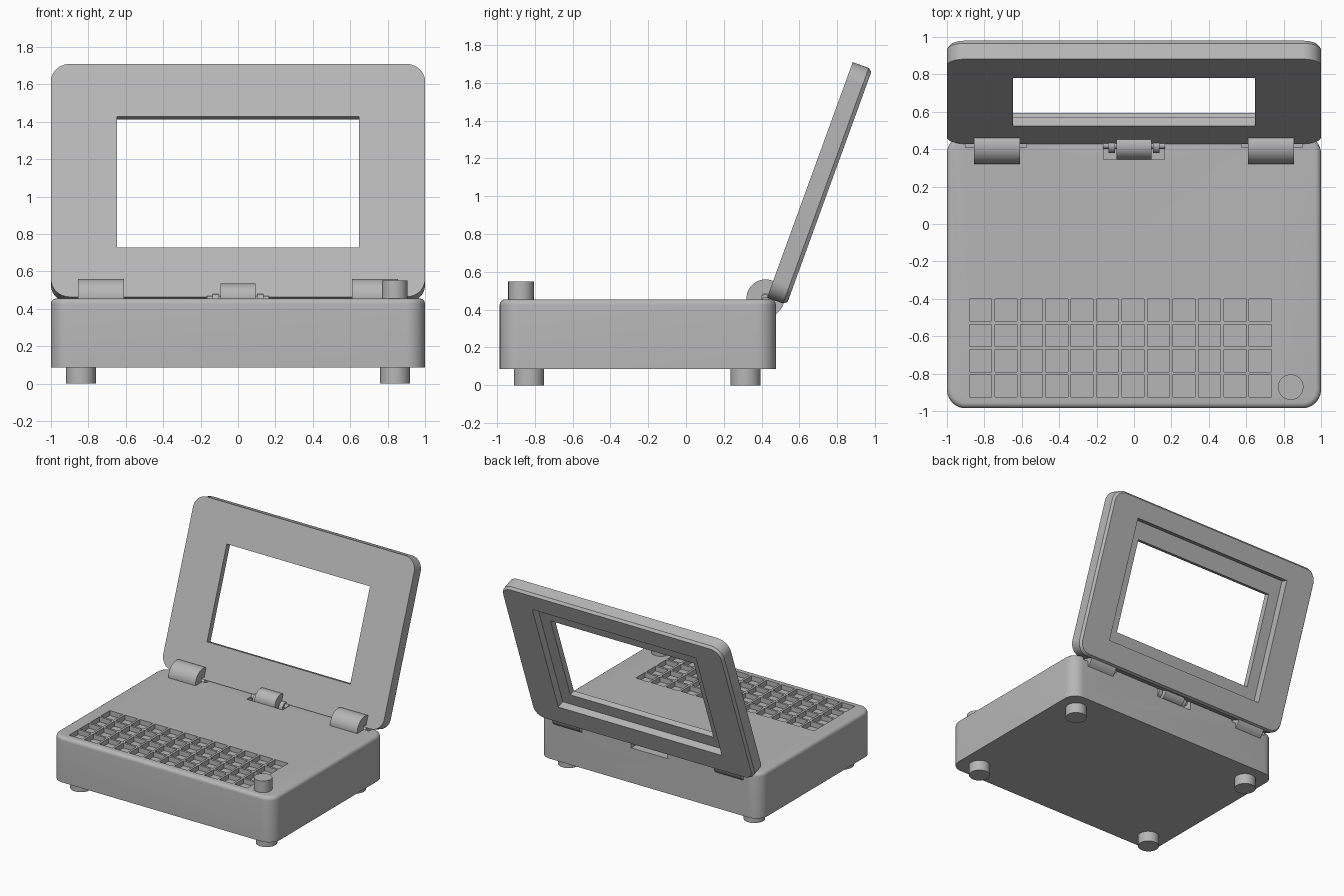
import bpy, bmesh, math
from mathutils import Matrix, Vector

if "Cube" in bpy.data.objects:
    bpy.data.objects.remove(bpy.data.objects["Cube"], do_unlink=True)

grey = bpy.data.materials.new("plain grey")
grey.use_nodes = True
colour = (0.47, 0.47, 0.47, 1)
grey.diffuse_color = colour
grey.node_tree.nodes["Principled BSDF"].inputs["Base Color"].default_value = colour


def finish(name, bm):
    bmesh.ops.recalc_face_normals(bm, faces=bm.faces)
    mesh = bpy.data.meshes.new(name)
    bm.to_mesh(mesh)
    bm.free()
    mesh.materials.append(grey)
    obj = bpy.data.objects.new(name, mesh)
    bpy.context.collection.objects.link(obj)
    return obj


def rounded_slab(name, x0, x1, y0, y1, radius, levels, steps=10):
    """Rounded rectangle lofted through (inset, z) levels."""
    bm = bmesh.new()
    rings = []
    corners = [(x1 - radius, y1 - radius), (x0 + radius, y1 - radius),
               (x0 + radius, y0 + radius), (x1 - radius, y0 + radius)]
    for inset, z in levels:
        r = radius - inset
        ring = []
        for k, (cx, cy) in enumerate(corners):
            for i in range(steps + 1):
                a = math.pi / 2 * (k + i / steps)
                ring.append(bm.verts.new((cx + r * math.cos(a), cy + r * math.sin(a), z)))
        rings.append(ring)
    n = len(rings[0])
    for low, high in zip(rings, rings[1:]):
        for i in range(n):
            j = (i + 1) % n
            bm.faces.new((low[i], low[j], high[j], high[i]))
    bm.faces.new(rings[0][::-1])
    bm.faces.new(rings[-1])
    return finish(name, bm)


def boxes(name, bounds):
    bm = bmesh.new()
    for x0, x1, y0, y1, z0, z1 in bounds:
        centre = Vector(((x0 + x1) / 2, (y0 + y1) / 2, (z0 + z1) / 2))
        size = Matrix.Diagonal((x1 - x0, y1 - y0, z1 - z0, 1))
        bmesh.ops.create_cube(bm, size=1, matrix=Matrix.Translation(centre) @ size)
    return finish(name, bm)


def cylinder(name, centre, radius, length, along_x=False):
    bm = bmesh.new()
    turn = Matrix.Rotation(math.pi / 2, 4, "Y") if along_x else Matrix()
    bmesh.ops.create_cone(bm, cap_ends=True, segments=48, radius1=radius, radius2=radius,
                          depth=length, matrix=Matrix.Translation(centre) @ turn)
    return finish(name, bm)


def cut(obj, cutter):
    cutter.hide_render = True
    mod = obj.modifiers.new("cut", "BOOLEAN")
    mod.operation, mod.solver, mod.object = "DIFFERENCE", "EXACT", cutter
    bpy.context.view_layer.objects.active = obj
    bpy.ops.object.modifier_apply(modifier=mod.name)
    bpy.data.objects.remove(cutter, do_unlink=True)


parts = []

# Base with a filleted top rim
top, fillet = 0.455, 0.03
levels = [(0, 0.085)]
for i in range(7):
    a = math.pi / 2 * i / 6
    levels.append((fillet * (1 - math.cos(a)), top - fillet + fillet * math.sin(a)))
base = rounded_slab("base", -1, 1, -0.985, 0.475, 0.1, levels)

# Key pockets
pitch, half = 0.136, 0.059
pockets = []
for col in range(12):
    for row in range(4):
        x, y = -0.821 + pitch * col, -0.459 - pitch * row
        pockets.append((x - half, x + half, y - half, y + half, top - 0.04, top + 0.1))
cut(base, boxes("key_cutter", pockets))

# Hinge notches along the rear edge
cut(base, boxes("hinge_cutter", [(-0.163, 0.163, 0.345, 0.6, 0.37, 0.6),
                                 (-0.9, -0.575, 0.41, 0.6, 0.42, 0.6),
                                 (0.575, 0.9, 0.41, 0.6, 0.42, 0.6)]))
parts.append(base)

# Lid: built flat, window cut through, rear recess, then tilted back
lid = rounded_slab("lid", -1, 1, 0, 1.325, 0.1, [(0.015, 0), (0, 0.02), (0, 0.11)])
cut(lid, boxes("window_cutter", [(-0.648, 0.648, 0.28, 1.027, -0.1, 0.2)]))
cut(lid, boxes("recess_cutter", [(-0.74, 0.74, 0.18, 1.165, -0.1, 0.062)]))
lid.data.transform(Matrix.Translation((0, 0.532, 0.426)) @ Matrix.Rotation(math.radians(70), 4, "X"))
parts.append(lid)

# Feet and side hinge barrels, mirrored left and right
for side, sign in (("left", 1), ("right", -1)):
    for place, y in (("front", -0.83), ("back", 0.315)):
        parts.append(cylinder(f"{place}_{side}_foot", (sign * 0.84, y, 0.045), 0.08, 0.09))
    barrel = cylinder(f"{side}_hinge_barrel", (sign * 0.732, 0.42, 0.46), 0.1, 0.245, True)
    cut(barrel, cylinder("pin_cutter", (sign * 0.732, 0.42, 0.465), 0.02, 0.4, True))
    parts.append(barrel)
    parts.append(cylinder(f"{side}_knuckle", (sign * 0.118, 0.42, 0.44), 0.04, 0.035, True))

# Middle hinge and its pin
parts.append(cylinder("middle_hinge_barrel", (0, 0.42, 0.46), 0.075, 0.185, True))
parts.append(cylinder("middle_hinge_pin", (0, 0.42, 0.45), 0.018, 0.33, True))

# Knob beside the keys
parts.append(cylinder("knob", (0.838, -0.872, 0.5), 0.068, 0.1))

# Smooth the curves, keep the edges crisp
for obj in bpy.context.selected_objects:
    obj.select_set(False)
for obj in parts:
    obj.select_set(True)
bpy.context.view_layer.objects.active = base
bpy.ops.object.shade_smooth_by_angle(angle=math.radians(30))
